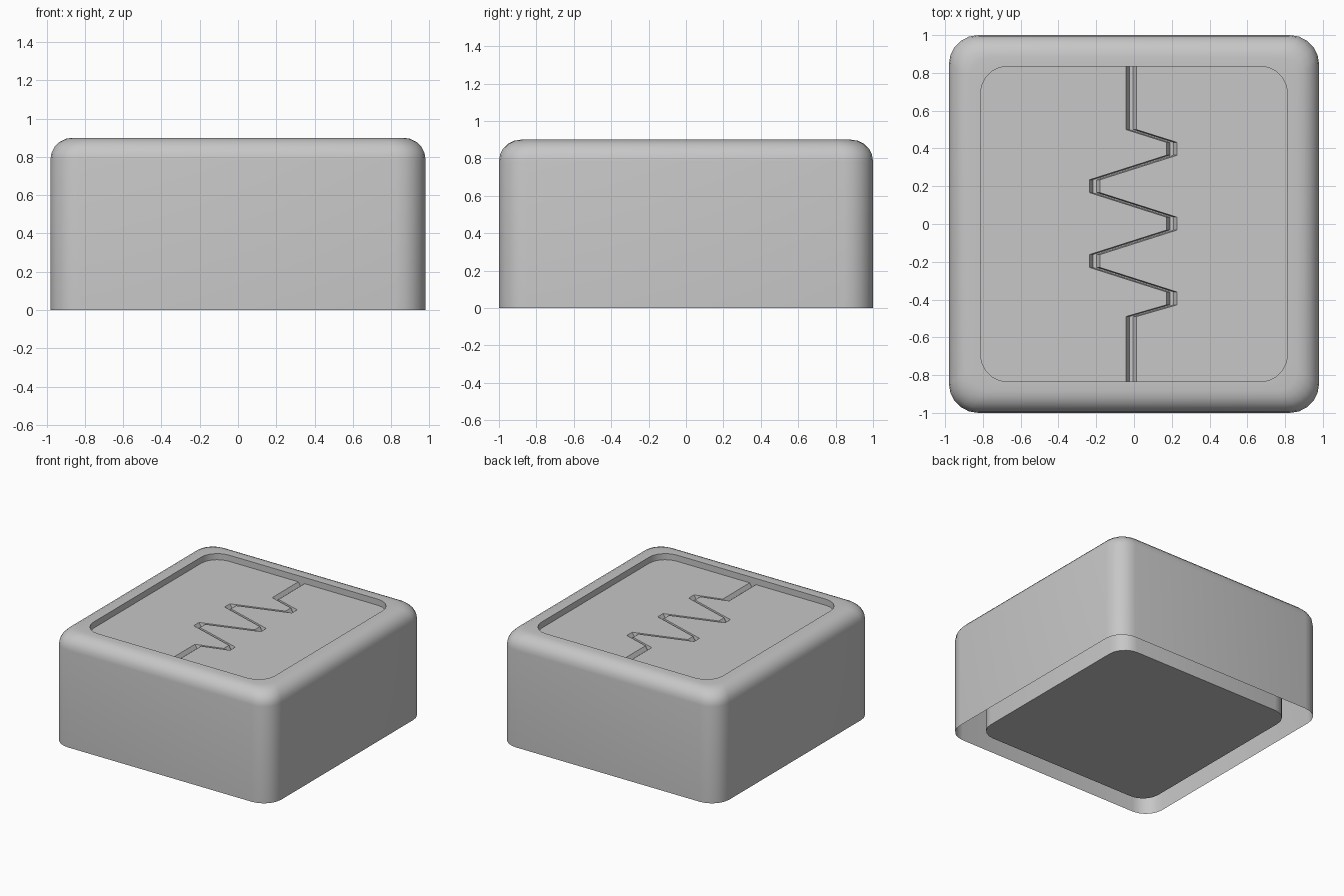
import bpy, bmesh, math

cube = bpy.data.objects.get("Cube")
if cube:
    bpy.data.objects.remove(cube, do_unlink=True)

grey = bpy.data.materials.new("light_grey")
grey.use_nodes = True
grey.diffuse_color = (0.57, 0.57, 0.57, 1)
grey.node_tree.nodes["Principled BSDF"].inputs["Base Color"].default_value = (0.57, 0.57, 0.57, 1)

HEIGHT, LID_Z = 0.9, 0.85
HOLE_X, HOLE_Y, HOLE_R = 0.813, 0.835, 0.145
SEG = 5


def rounded_rect(hx, hy, r):
    """Counter-clockwise outline, starting at the right of the +x +y corner."""
    pts = []
    for q, (sx, sy) in enumerate(((1, 1), (-1, 1), (-1, -1), (1, -1))):
        for i in range(SEG + 1):
            a = math.pi / 2 * (q + i / SEG)
            pts.append((sx * (hx - r) + r * math.cos(a), sy * (hy - r) + r * math.sin(a)))
    return pts


def ring(bm, pts, z):
    return [bm.verts.new((x, y, z)) for x, y in pts]


def bridge(bm, low, high):
    n = len(low)
    for i in range(n):
        j = (i + 1) % n
        bm.faces.new((low[i], low[j], high[j], high[i]))


def finish(bm, name, angle=35):
    mesh = bpy.data.meshes.new(name)
    bm.to_mesh(mesh)
    bm.free()
    mesh.materials.append(grey)
    obj = bpy.data.objects.new(name, mesh)
    bpy.context.collection.objects.link(obj)
    bpy.ops.object.select_all(action="DESELECT")
    obj.select_set(True)
    bpy.context.view_layer.objects.active = obj
    bpy.ops.object.shade_smooth_by_angle(angle=math.radians(angle))
    return obj


# Outer shell: open below, rounded upper edge, flat rim around the opening
bm = bmesh.new()
BEVEL = 0.115
loops = [ring(bm, rounded_rect(0.98, 1.0, 0.155), 0)]
for k in range(SEG + 1):
    a = math.pi / 2 * k / SEG
    inset = BEVEL * (1 - math.cos(a))
    outline = rounded_rect(0.98 - inset, 1.0 - inset, 0.155 - inset * 0.4)
    loops.append(ring(bm, outline, HEIGHT - BEVEL + BEVEL * math.sin(a)))
loops.append(ring(bm, rounded_rect(HOLE_X, HOLE_Y, HOLE_R), HEIGHT))
for low, high in zip(loops, loops[1:]):
    bridge(bm, low, high)
finish(bm, "outer_shell")

# Inner core: closed below
bm = bmesh.new()
outline = rounded_rect(HOLE_X, HOLE_Y, HOLE_R)
bottom, top = ring(bm, outline, 0), ring(bm, outline, LID_Z)
bridge(bm, bottom, top)
bm.faces.new(bottom[::-1])
finish(bm, "inner_core")

# Recess wall between the rim and the lid, facing inward
bm = bmesh.new()
bridge(bm, ring(bm, outline, HEIGHT), ring(bm, outline, LID_Z))
finish(bm, "recess_wall")

# Lid: two halves parted by a zigzag groove with sloping sides
MID = -0.015
path = [(MID, HOLE_Y), (MID, 0.5)]
for n in range(5):
    x = 0.2 if n % 2 == 0 else -0.208
    y = 0.398 - 0.198 * n
    path += [(x, y + 0.034), (x, y - 0.034)]
path += [(MID, -0.49), (MID, -HOLE_Y)]

bm = bmesh.new()
chains = [
    ring(bm, [(x + shift, y) for x, y in path], LID_Z - depth)
    for shift, depth in ((-0.028, 0), (-0.01, 0.03), (0.01, 0.03), (0.028, 0))
]
for left, right in zip(chains, chains[1:]):
    for i in range(len(path) - 1):
        bm.faces.new((left[i], left[i + 1], right[i + 1], right[i]))
half = 2 * (SEG + 1)
left_edge = outline[SEG + 1:SEG + 1 + half]
right_edge = outline[SEG + 1 + half:] + outline[:SEG + 1]
bm.faces.new(ring(bm, left_edge, LID_Z) + chains[0][::-1])
bm.faces.new(ring(bm, right_edge, LID_Z) + chains[3])
finish(bm, "zigzag_lid", 10)
